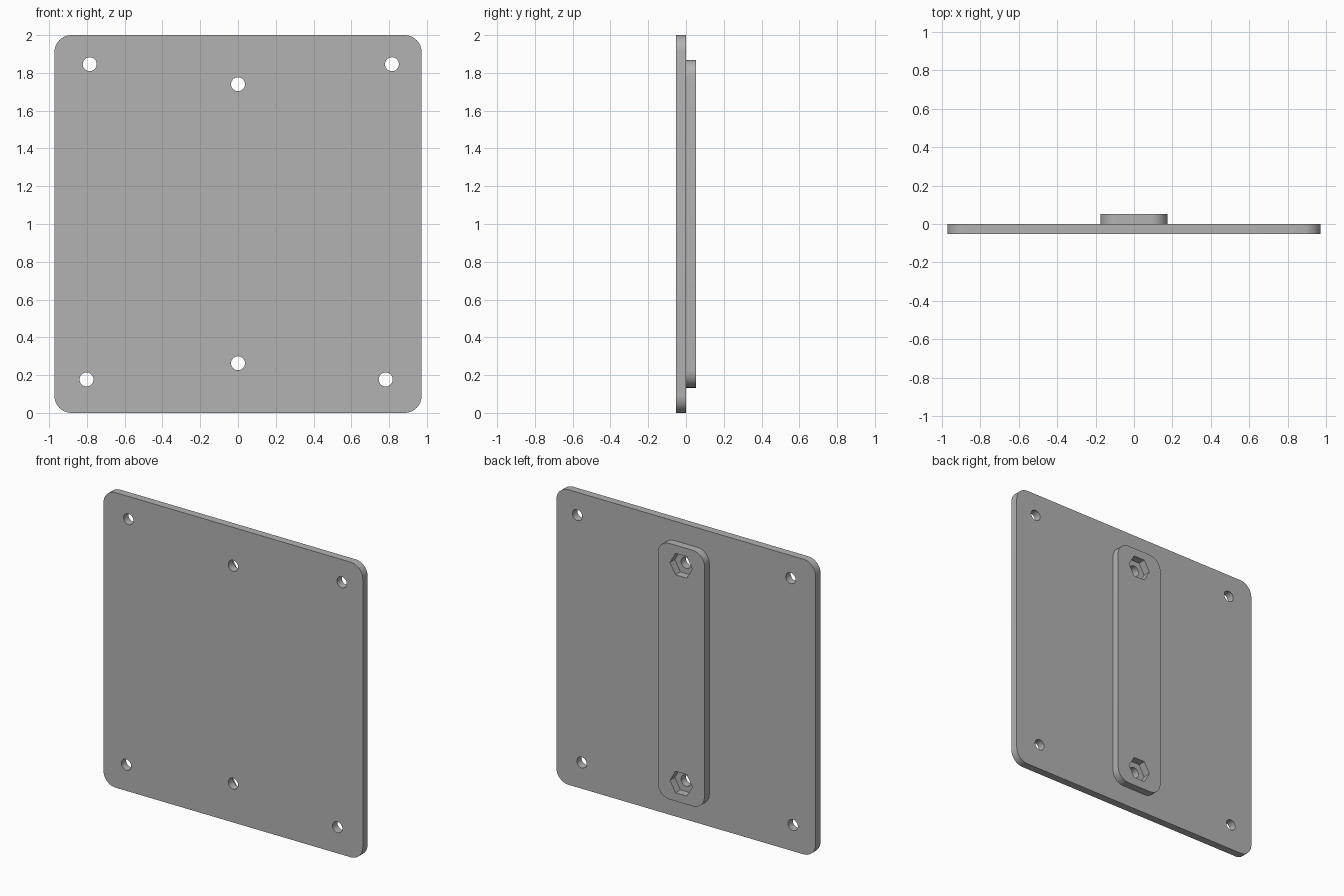
import bpy
import math

if "Cube" in bpy.data.objects:
    bpy.data.objects.remove(bpy.data.objects["Cube"], do_unlink=True)

THICK = 0.052
HOLE_R = 0.037
NUT_R = 0.084
BOLTS = [(0, 1.74), (0, 0.263)]
CORNERS = [(-0.785, 1.846), (0.815, 1.846), (-0.802, 0.177), (0.782, 0.177)]

grey = bpy.data.materials.new("plain_grey")
grey.use_nodes = True
grey.diffuse_color = (0.45, 0.45, 0.45, 1)
grey.node_tree.nodes["Principled BSDF"].inputs["Base Color"].default_value = grey.diffuse_color


def ring(cx, cz, r, sides):
    """Regular polygon with a corner on the x axis."""
    return [(cx + r * math.cos(math.tau * i / sides),
             cz + r * math.sin(math.tau * i / sides)) for i in range(sides)]


def rounded_rect(half_w, z0, z1, r, steps=10):
    """Rectangle outline with rounded corners."""
    centres = [(half_w - r, z1 - r), (r - half_w, z1 - r),
               (r - half_w, z0 + r), (half_w - r, z0 + r)]
    return [(cx + r * math.cos(a), cz + r * math.sin(a))
            for q, (cx, cz) in enumerate(centres)
            for a in [math.pi / 2 * (q + i / steps) for i in range(steps + 1)]]


def slab(name, outlines, y0, y1):
    """Extrude an outline with holes between two depths, standing upright."""
    curve = bpy.data.curves.new(name, 'CURVE')
    curve.dimensions = '2D'
    curve.fill_mode = 'BOTH'
    curve.extrude = (y1 - y0) / 2
    for outline in outlines:
        spline = curve.splines.new('POLY')
        spline.points.add(len(outline) - 1)
        for point, (x, z) in zip(spline.points, outline):
            point.co = (x, z, 0, 1)
        spline.use_cyclic_u = True
    obj = bpy.data.objects.new(name, curve)
    obj.location.y = (y0 + y1) / 2
    obj.rotation_euler.x = math.pi / 2
    bpy.context.collection.objects.link(obj)
    bpy.ops.object.select_all(action='DESELECT')
    obj.select_set(True)
    bpy.context.view_layer.objects.active = obj
    bpy.ops.object.convert(target='MESH')
    # Join the caps to the walls and face everything outwards
    bpy.ops.object.mode_set(mode='EDIT')
    bpy.ops.mesh.select_all(action='SELECT')
    bpy.ops.mesh.remove_doubles(threshold=0.0002)
    bpy.ops.mesh.normals_make_consistent(inside=False)
    bpy.ops.object.mode_set(mode='OBJECT')
    obj.data.materials.clear()
    obj.data.materials.append(grey)
    bpy.ops.object.shade_smooth_by_angle(angle=math.radians(30))
    return obj


# Main plate with four corner holes and two bolt holes
holes = [ring(x, z, HOLE_R, 32) for x, z in CORNERS + BOLTS]
slab("main_plate", [rounded_rect(0.972, 0, 2, 0.09)] + holes, -THICK, 0)

# Backing bar with hexagonal nut pockets
pockets = [ring(x, z, NUT_R, 6) for x, z in BOLTS]
slab("backing_bar", [rounded_rect(0.175, 0.133, 1.868, 0.087)] + pockets, 0, THICK)
